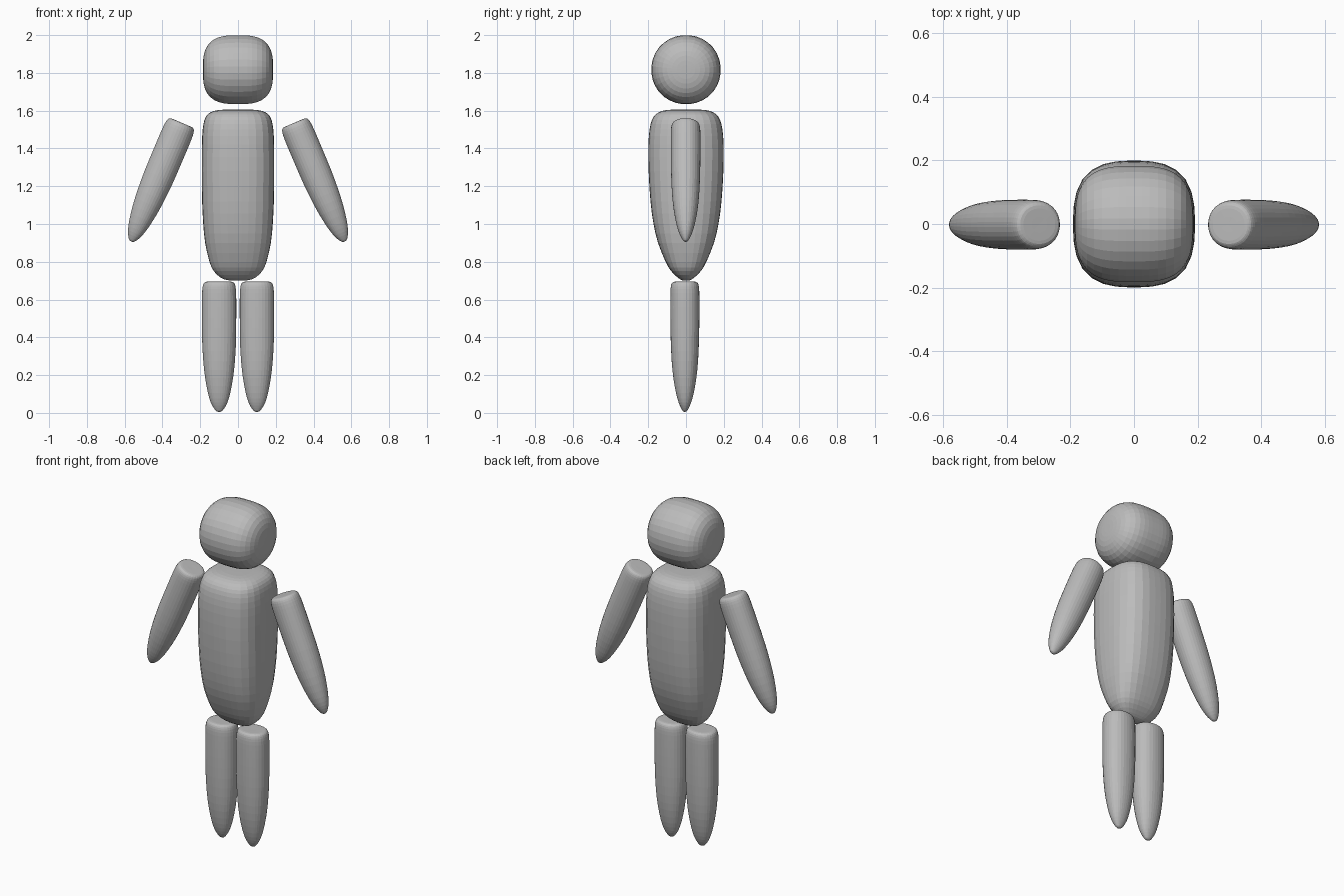
import bpy, bmesh, math
from mathutils import Vector, Matrix

if "Cube" in bpy.data.objects:
    bpy.data.objects.remove(bpy.data.objects["Cube"])

SEGMENTS = 32

grey = bpy.data.materials.new("grey")
grey.diffuse_color = (0.5, 0.5, 0.5, 1)
grey.use_nodes = True
grey.node_tree.nodes["Principled BSDF"].inputs["Base Color"].default_value = grey.diffuse_color


def smooth_rows(rows, steps=2):
    """Interpolate (height, half width, half depth) rows with a Catmull-Rom curve."""
    p = [Vector(r) for r in rows]
    p = [p[0]] + p + [p[-1]]
    out = []
    for a, b, c, d in zip(p, p[1:], p[2:], p[3:]):
        for k in range(steps):
            t = k / steps
            out.append(0.5 * (2 * b + (c - a) * t + (2 * a - 5 * b + 4 * c - d) * t * t
                              + (3 * b - a - 3 * c + d) * t ** 3))
    return out + [p[-1]]


def loft(name, rows, power, matrix):
    """Stack rounded-square rings along z; the first and last rows are poles."""
    bm = bmesh.new()
    rings = []
    for h, rx, ry in rows[1:-1]:
        ring = []
        for i in range(SEGMENTS):
            a = 2 * math.pi * (i + 0.5) / SEGMENTS
            c, s = math.cos(a), math.sin(a)
            r = (abs(c) ** power + abs(s) ** power) ** (-1 / power)
            ring.append(bm.verts.new((rx * r * c, ry * r * s, h)))
        rings.append(ring)
    ends = [bm.verts.new((0, 0, rows[i][0])) for i in (0, -1)]
    for i in range(SEGMENTS):
        j = (i + 1) % SEGMENTS
        for lo, hi in zip(rings, rings[1:]):
            bm.faces.new((lo[i], lo[j], hi[j], hi[i]))
        bm.faces.new((ends[0], rings[0][j], rings[0][i]))
        bm.faces.new((ends[1], rings[-1][i], rings[-1][j]))
    bm.transform(matrix)
    bmesh.ops.recalc_face_normals(bm, faces=bm.faces)
    mesh = bpy.data.meshes.new(name)
    bm.to_mesh(mesh)
    bm.free()
    mesh.materials.append(grey)
    obj = bpy.data.objects.new(name, mesh)
    bpy.context.collection.objects.link(obj)
    return obj


# Head: round from the side, rounded square from the front
head_rows = []
for k in range(25):
    a = math.pi * k / 24
    c, s = -math.cos(a), math.sin(a)
    r = (abs(c) ** 3 + abs(s) ** 3) ** (-1 / 3)
    head_rows.append((0.186 * r * c, 0.183 * r * s, 0.184 * r * s))
loft("head", head_rows, 2.05,
     Matrix.Translation((0, 0, 1.817)) @ Matrix.Rotation(math.pi / 2, 4, 'Y'))

# Torso: boxy shoulders, tapering to a narrow base in depth
torso_rows = [(0.70, 0, 0), (0.702, 0.05, 0.02), (0.715, 0.09, 0.042), (0.75, 0.128, 0.078),
              (0.80, 0.151, 0.108), (0.90, 0.174, 0.148), (1.0, 0.184, 0.172),
              (1.12, 0.19, 0.188), (1.28, 0.192, 0.198), (1.42, 0.191, 0.199),
              (1.50, 0.187, 0.193), (1.55, 0.178, 0.181), (1.58, 0.161, 0.161),
              (1.598, 0.13, 0.128), (1.605, 0.08, 0.08), (1.606, 0, 0)]
loft("torso", smooth_rows(torso_rows), 2.8, Matrix())

# Limb profile: flat top with a small rounded rim, pointed lower end at height 0
limb_rows = [(0, 0, 0), (0.004, 0.014, 0.010), (0.02, 0.028, 0.020), (0.05, 0.044, 0.033),
             (0.10, 0.059, 0.047), (0.18, 0.074, 0.061), (0.27, 0.084, 0.070),
             (0.38, 0.090, 0.075), (0.50, 0.091, 0.077), (0.60, 0.091, 0.077),
             (0.65, 0.089, 0.076), (0.675, 0.084, 0.072), (0.686, 0.076, 0.064),
             (0.69, 0.06, 0.05), (0.69, 0, 0)]
limb = smooth_rows(limb_rows)

for side, label in ((-1, "left"), (1, "right")):
    # Legs hang straight down
    loft(label + "_leg", limb, 2.2, Matrix.Translation((0.1 * side, -0.006, 0.005)))
    # Arms spread outwards and down from the shoulders
    loft(label + "_arm", limb, 2.1,
         Matrix.Translation((0.565 * side, -0.002, 0.907))
         @ Matrix.Rotation(math.radians(-23 * side), 4, 'Y')
         @ Matrix.Diagonal((0.91, 1.02, 0.99, 1)))
